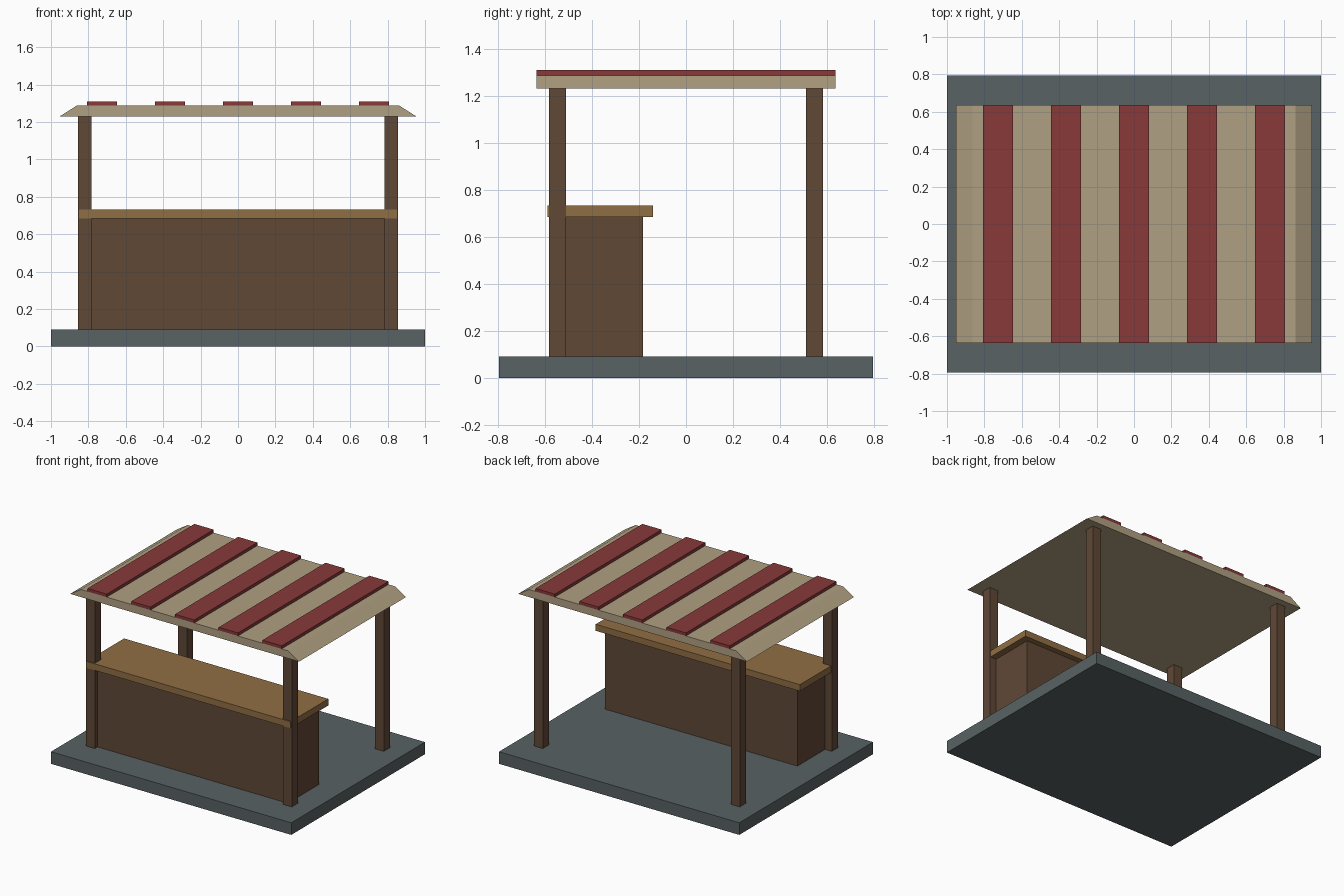
import bpy

cube = bpy.data.objects.get("Cube")
if cube:
    bpy.data.objects.remove(cube, do_unlink=True)


def material(name, rgb):
    mat = bpy.data.materials.new(name)
    mat.use_nodes = True
    mat.diffuse_color = (*rgb, 1)
    bsdf = mat.node_tree.nodes["Principled BSDF"]
    bsdf.inputs["Base Color"].default_value = (*rgb, 1)
    bsdf.inputs["Roughness"].default_value = 0.9
    return mat


slate = material("slate grey", (0.098, 0.122, 0.127))
cream = material("cream canvas", (0.434, 0.352, 0.223))
red = material("dark red", (0.246, 0.041, 0.042))
oak = material("light wood", (0.279, 0.156, 0.058))
brown = material("dark wood", (0.117, 0.065, 0.037))


def box(name, x, y, z, mat):
    """Box spanning the given (low, high) ranges."""
    spans = (x, y, z)
    bpy.ops.mesh.primitive_cube_add(size=1, location=[sum(s) / 2 for s in spans])
    obj = bpy.context.object
    obj.name = name
    obj.scale = [s[1] - s[0] for s in spans]
    bpy.ops.object.transform_apply(location=False, rotation=False, scale=True)
    obj.data.materials.append(mat)
    return obj


FLOOR, EAVES, ROOF, DEPTH = 0.091, 1.23, 1.287, 0.635

# Floor slab
box("floor_slab", (-1, 1), (-0.795, 0.795), (0, FLOOR), slate)

# Four corner posts
half = 0.036
for side, px in (("right", -0.82), ("left", 0.82)):
    for end, py in (("front", -0.547), ("back", 0.547)):
        box(f"{end}_{side}_post", (px - half, px + half),
            (py - half, py + half), (FLOOR, EAVES), brown)

# Counter
box("counter_body", (-0.8, 0.8), (-0.55, -0.182), (FLOOR, 0.684), brown)
box("counter_top", (-0.85, 0.85), (-0.59, -0.14), (0.684, 0.733), oak)

# Canopy with sloping left and right edges
canopy = box("canopy", (-0.953, 0.953), (-DEPTH, DEPTH), (EAVES, ROOF), cream)
for v in canopy.data.vertices:
    if v.co.z > 0:
        v.co.x *= 0.863 / 0.953

# Raised canopy stripes
for i in range(5):
    cx = (i - 2) * 0.364
    box(f"canopy_stripe_{i + 1}", (cx - 0.08, cx + 0.08),
        (-DEPTH, DEPTH), (ROOF, 1.31), red)
